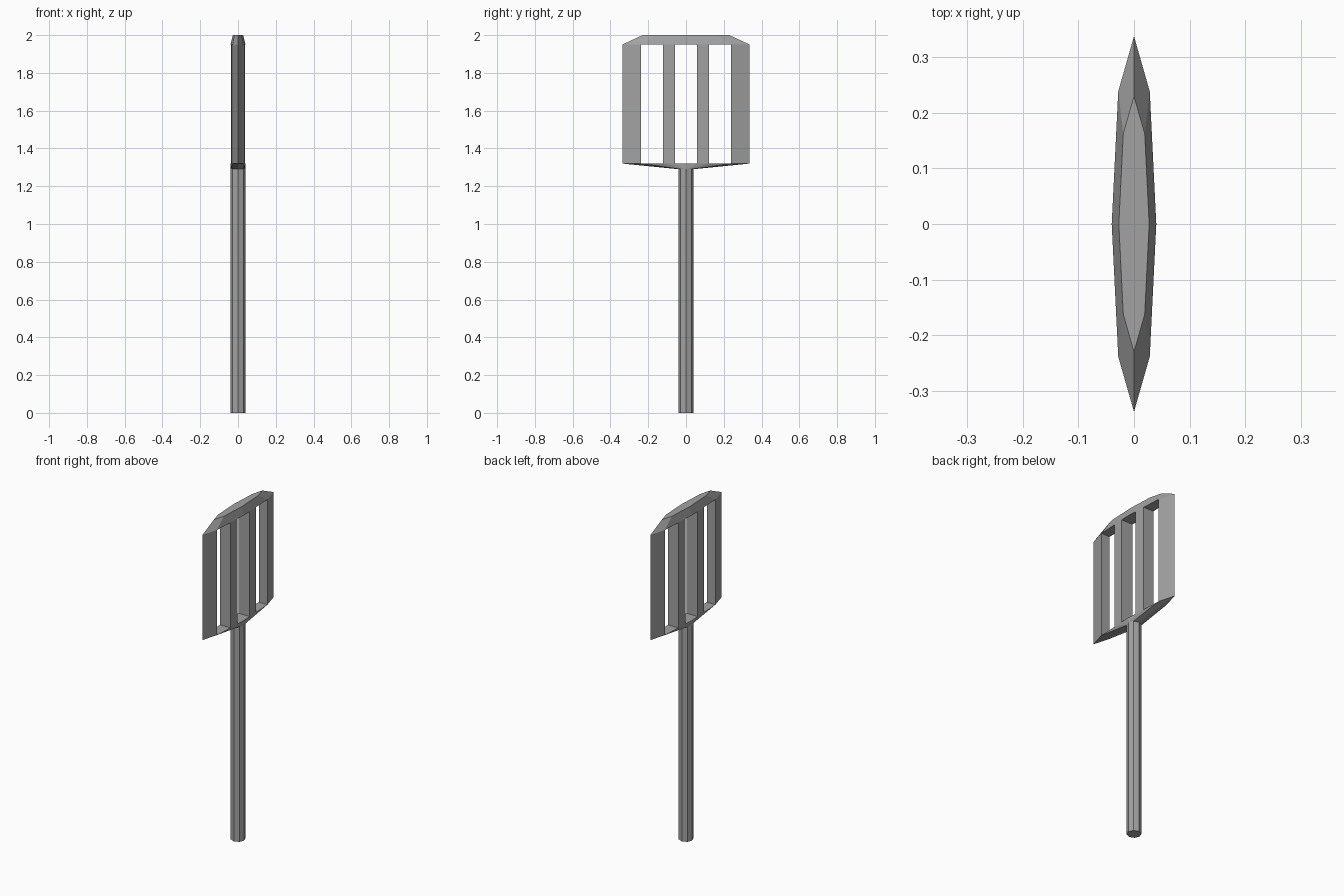
import bpy, bmesh

if "Cube" in bpy.data.objects:
    bpy.data.objects.remove(bpy.data.objects["Cube"])

grey = bpy.data.materials.new("grey metal")
grey.diffuse_color = (0.36, 0.36, 0.36, 1)
grey.use_nodes = True
grey.node_tree.nodes["Principled BSDF"].inputs["Base Color"].default_value = grey.diffuse_color

# half width of the flattened octagon at each strip boundary
YS = [-0.337, -0.238, -0.121, -0.058, 0.0, 0.058, 0.121, 0.238, 0.337]
SOLID = [True, False, True, False, False, True, False, True]
N = len(YS)


def half_x(y):
    y = abs(y)
    if y <= 0.238:
        return 0.04 - 0.0117 * y / 0.238
    return 0.0283 * (0.337 - y) / (0.337 - 0.238)


def ring(bm, z, sx, sy, ys=YS):
    """Return the -x side and +x side vertices, sharing both tips."""
    pos = [bm.verts.new((half_x(y) * sx, y * sy, z)) for y in ys]
    neg = [pos[0]] + [bm.verts.new((-half_x(y) * sx, y * sy, z)) for y in ys[1:-1]] + [pos[-1]]
    return neg, pos


def face(bm, verts):
    unique = list(dict.fromkeys(verts))
    if len(unique) > 2:
        bm.faces.new(unique)


def skin(bm, a, b, i):
    """Outer faces of one strip between two rings."""
    for s in (0, 1):
        face(bm, [a[s][i], a[s][i + 1], b[s][i + 1], b[s][i]])


def plate(bm, r, i):
    """Level face across one strip of a ring."""
    face(bm, [r[0][i], r[0][i + 1], r[1][i + 1], r[1][i]])


def finish(bm, name):
    bmesh.ops.recalc_face_normals(bm, faces=bm.faces[:])
    mesh = bpy.data.meshes.new(name)
    bm.to_mesh(mesh)
    bm.free()
    mesh.materials.append(grey)
    bpy.context.collection.objects.link(bpy.data.objects.new(name, mesh))


# spatula: octagonal handle widening into a flat slotted blade
bm = bmesh.new()
thin = 0.04 / 0.337
foot = ring(bm, 0.0, 1, thin)
neck = ring(bm, 1.29, 1, thin)
low = ring(bm, 1.32, 1, 1)
high = ring(bm, 1.95, 1, 1)
tip = ring(bm, 2.0, 0.68, 0.68)
for i in range(N - 1):
    skin(bm, foot, neck, i)
    skin(bm, neck, low, i)
    skin(bm, high, tip, i)
    plate(bm, foot, i)
    plate(bm, tip, i)
    if SOLID[i]:
        skin(bm, low, high, i)
    else:
        # floor and ceiling of a slot
        plate(bm, low, i)
        plate(bm, high, i)
# slot side walls
for i in range(1, N - 1):
    if SOLID[i - 1] != SOLID[i]:
        face(bm, [low[0][i], low[1][i], high[1][i], high[0][i]])
finish(bm, "slotted_spatula")
